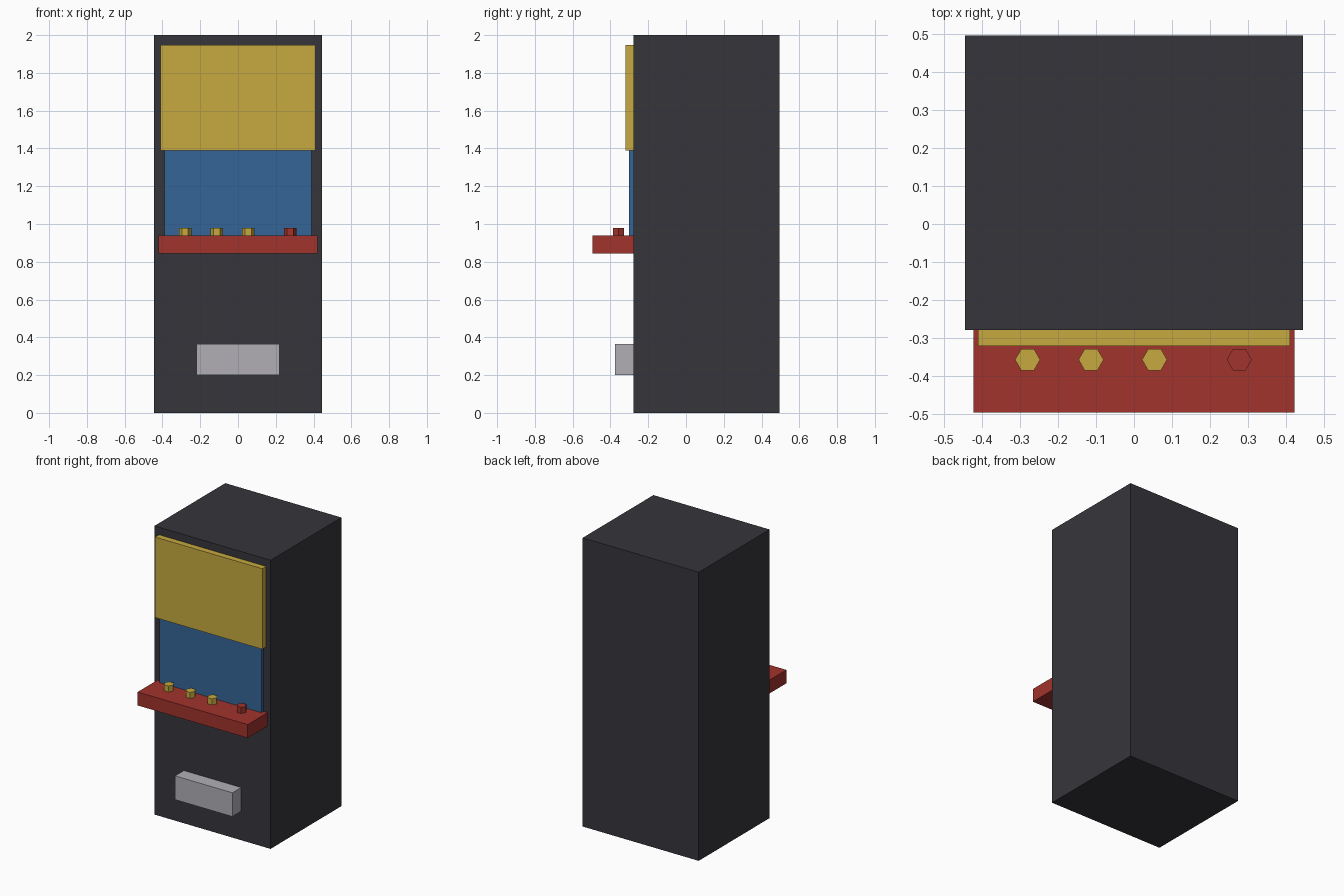
import bpy
import bmesh
from mathutils import Matrix, Vector

cube = bpy.data.objects.get("Cube")
if cube:
    bpy.data.objects.remove(cube, do_unlink=True)


def material(name, rgb):
    mat = bpy.data.materials.new(name)
    mat.use_nodes = True
    mat.diffuse_color = (*rgb, 1)
    mat.node_tree.nodes["Principled BSDF"].inputs["Base Color"].default_value = (*rgb, 1)
    return mat


charcoal = material("charcoal", (0.037, 0.036, 0.044))
yellow = material("yellow", (0.57, 0.40, 0.052))
blue = material("blue", (0.035, 0.13, 0.31))
red = material("red", (0.36, 0.033, 0.026))
grey = material("light grey", (0.44, 0.43, 0.46))


def finish(name, bm, mat):
    mesh = bpy.data.meshes.new(name)
    bm.to_mesh(mesh)
    bm.free()
    mesh.materials.append(mat)
    obj = bpy.data.objects.new(name, mesh)
    bpy.context.collection.objects.link(obj)
    return obj


def box(name, half_width, y0, y1, z0, z1, mat):
    """Box centred on x, spanning the given depth and height."""
    bm = bmesh.new()
    size = Vector((2 * half_width, y1 - y0, z1 - z0))
    place = Matrix.Translation((0, (y0 + y1) / 2, (z0 + z1) / 2))
    bmesh.ops.create_cube(bm, size=1, matrix=place @ Matrix.Diagonal(size.to_4d()))
    return finish(name, bm, mat)


def button(name, x, mat):
    """Six-sided button with corners pointing along x."""
    bm = bmesh.new()
    bmesh.ops.create_cone(bm, cap_ends=True, segments=6, radius1=0.033, radius2=0.033,
                          depth=0.06, matrix=Matrix.Translation((x, -0.357, 0.95))
                          @ Matrix.Rotation(1.5707963, 4, "Z"))
    return finish(name, bm, mat)


# Cabinet and the parts mounted on its front
FRONT = -0.279
box("cabinet", 0.445, FRONT, 0.496, 0, 2, charcoal)
box("sign_panel", 0.411, -0.321, FRONT, 1.39, 1.948, yellow)
box("screen", 0.39, -0.302, FRONT, 0.93, 1.39, blue)
box("control_shelf", 0.422, -0.496, FRONT, 0.845, 0.938, red)
box("coin_box", 0.22, -0.375, FRONT, 0.2, 0.365, grey)

# Row of buttons on the shelf
for i in range(3):
    button(f"yellow_button_{i + 1}", -0.28 + i * 0.167, yellow)
button("red_button", 0.277, red)
